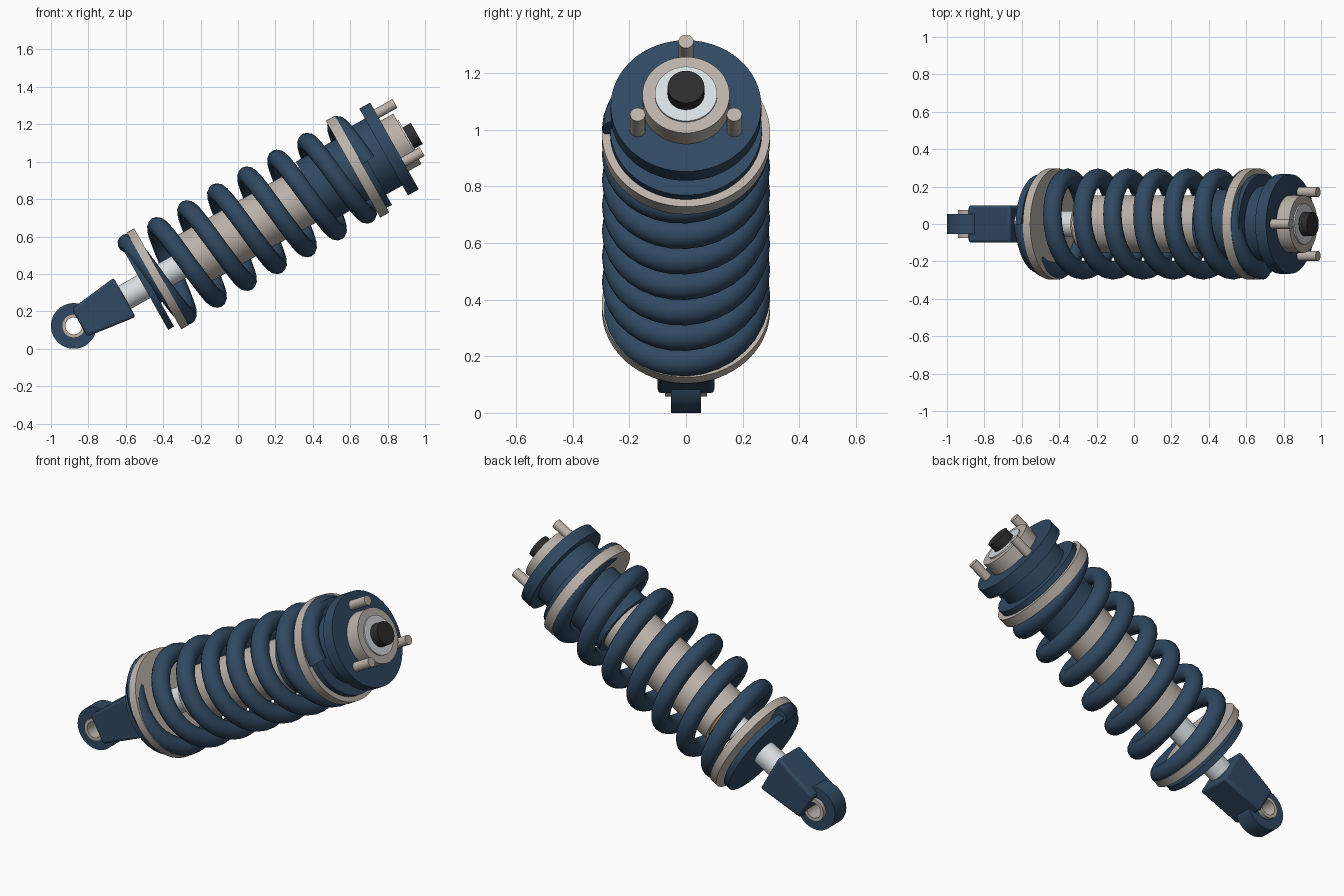
import bpy, math
from mathutils import Matrix, Vector

if "Cube" in bpy.data.objects:
    bpy.data.objects.remove(bpy.data.objects["Cube"])

# Shock axis is local Z, tilted 29.3 degrees above world X
A = math.radians(29.3)
C, S = math.cos(A), math.sin(A)
TILT = Matrix(((-S, 0, C, -0.878), (0, -1, 0, 0), (C, 0, S, 0.122), (0, 0, 0, 1)))


def material(name, rgb):
    m = bpy.data.materials.new(name)
    m.diffuse_color = (*rgb, 1)
    m.use_nodes = True
    m.node_tree.nodes["Principled BSDF"].inputs["Base Color"].default_value = m.diffuse_color
    return m


NAVY = material("navy paint", (0.030, 0.066, 0.122))
BEIGE = material("warm grey metal", (0.50, 0.445, 0.40))
WHITE = material("polished steel", (0.68, 0.73, 0.76))
BLACK = material("black rubber", (0.026, 0.026, 0.026))
GOLD = material("gold seal", (0.46, 0.27, 0.09))


def mesh_object(name, verts, faces, mat, local=None):
    me = bpy.data.meshes.new(name)
    me.from_pydata(verts, [], faces)
    me.materials.append(mat)
    ob = bpy.data.objects.new(name, me)
    bpy.context.collection.objects.link(ob)
    ob.matrix_world = TILT @ (local or Matrix())
    bpy.ops.object.select_all(action='DESELECT')
    ob.select_set(True)
    bpy.context.view_layer.objects.active = ob
    bpy.ops.object.shade_smooth_by_angle(angle=math.radians(35))
    return ob


def disc(name, r, z0, z1, mat, n=64, x=0, y=0):
    """Solid cylinder along the axis."""
    verts = [(x + r * math.cos(2 * math.pi * i / n), y + r * math.sin(2 * math.pi * i / n), z)
             for z in (z0, z1) for i in range(n)]
    faces = [(i, (i + 1) % n, n + (i + 1) % n, n + i) for i in range(n)]
    faces += [tuple(reversed(range(n))), tuple(range(n, 2 * n))]
    return mesh_object(name, verts, faces, mat)


def cross_ring(name, ro, ri, half, mat, n=48):
    """Hollow ring whose bore runs sideways through the lower eye."""
    prof = [(ri, -half), (ro, -half), (ro, half), (ri, half)]
    verts, faces = [], []
    for i in range(n):
        a = 2 * math.pi * i / n
        verts += [(r * math.cos(a), h, r * math.sin(a)) for r, h in prof]
        for k in range(4):
            j, m = (i + 1) % n, (k + 1) % 4
            faces.append((i * 4 + k, i * 4 + m, j * 4 + m, j * 4 + k))
    return mesh_object(name, verts, faces, mat)


# Lower eye and its bushing
cross_ring("lower_eye", 0.122, 0.062, 0.053, NAVY)
cross_ring("eye_bushing", 0.064, 0.045, 0.075, BEIGE)

# Tapered lower bracket
verts = [(x * h, y * 0.10, z) for z, h in ((0.035, 0.085), (0.312, 0.12))
         for x, y in ((-1, -1), (1, -1), (1, 1), (-1, 1))]
faces = [(3, 2, 1, 0), (4, 5, 6, 7)] + [(i, (i + 1) % 4, 4 + (i + 1) % 4, 4 + i) for i in range(4)]
bracket = mesh_object("lower_bracket", verts, faces, NAVY)
bev = bracket.modifiers.new("soft edges", 'BEVEL')
bev.width, bev.segments = 0.014, 2

# Rod, seal and damper tube
disc("piston_rod", 0.07, 0.29, 0.72, WHITE)
disc("tube_seal", 0.13, 0.69, 0.715, GOLD)
disc("damper_tube", 0.152, 0.71, 1.50, BEIGE)
disc("upper_sleeve", 0.185, 1.465, 1.80, NAVY)

# Spring seats
disc("lower_seat_disc", 0.265, 0.43, 0.466, NAVY)
disc("lower_seat_hub", 0.12, 0.46, 0.50, NAVY)
disc("lower_seat_ring", 0.297, 0.492, 0.537, BEIGE)
disc("upper_seat_ring", 0.297, 1.712, 1.768, BEIGE)
disc("upper_seat_disc", 0.268, 1.76, 1.80, NAVY)

# Top mount
disc("mount_neck", 0.205, 1.79, 1.91, NAVY)
disc("mount_plate", 0.266, 1.90, 1.966, NAVY)
disc("mount_boss", 0.154, 1.96, 2.045, BEIGE)
disc("mount_washer", 0.11, 2.03, 2.053, WHITE)
disc("top_knob", 0.065, 2.04, 2.103, BLACK, 32)
for i in range(3):
    a = 2 * math.pi * i / 3
    disc("mount_stud", 0.027, 1.95, 2.08, BEIGE, 20, 0.197 * math.cos(a), 0.197 * math.sin(a))

# Coil spring swept along a helix
TURNS, PER, SIDES = 7.25, 32, 14
R, WIRE, PITCH, START = 0.247, 0.05, 0.184, 0.464
verts, faces = [], []
steps = int(TURNS * PER)
for i in range(steps + 1):
    a = 2 * math.pi * i / PER
    out = Vector((math.cos(a), math.sin(a), 0))
    tangent = Vector((-R * math.sin(a), R * math.cos(a), PITCH / (2 * math.pi))).normalized()
    side = tangent.cross(out)
    centre = out * R + Vector((0, 0, START + PITCH * i / PER))
    for k in range(SIDES):
        b = 2 * math.pi * k / SIDES
        verts.append(centre + WIRE * (out * math.cos(b) + side * math.sin(b)))
    if i:
        p, q = (i - 1) * SIDES, i * SIDES
        faces += [(p + k, q + k, q + (k + 1) % SIDES, p + (k + 1) % SIDES) for k in range(SIDES)]
faces += [tuple(range(SIDES)), tuple(reversed(range(steps * SIDES, (steps + 1) * SIDES)))]
spring = mesh_object("coil_spring", verts, faces, NAVY)

# Make all normals face outward
for ob in bpy.context.collection.objects:
    bpy.ops.object.select_all(action='DESELECT')
    ob.select_set(True)
    bpy.context.view_layer.objects.active = ob
    bpy.ops.object.mode_set(mode='EDIT')
    bpy.ops.mesh.select_all(action='SELECT')
    bpy.ops.mesh.normals_make_consistent(inside=False)
    bpy.ops.object.mode_set(mode='OBJECT')
